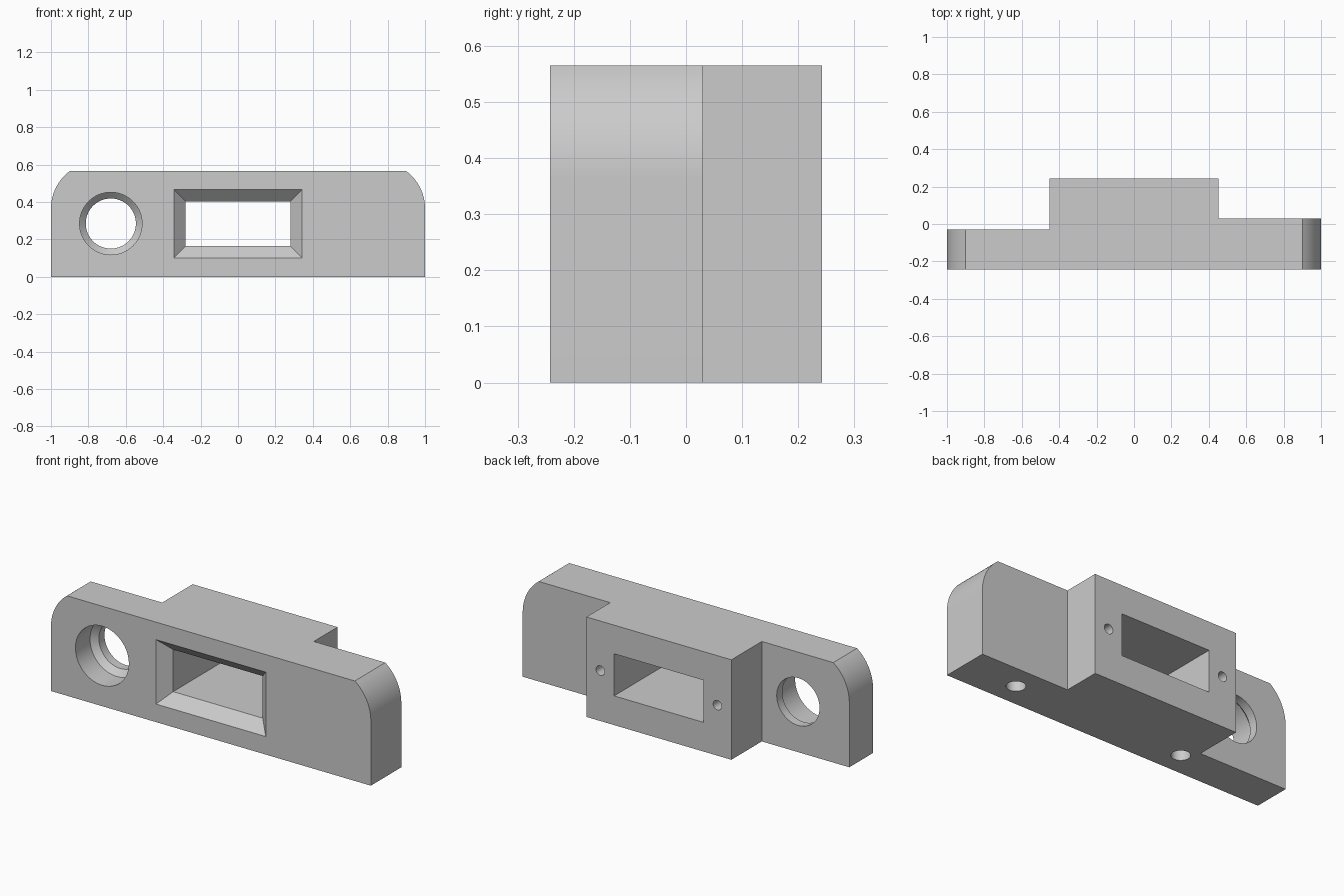
import bpy, bmesh, math
from mathutils import Vector

if "Cube" in bpy.data.objects:
    bpy.data.objects.remove(bpy.data.objects["Cube"])

FRONT, BACK, TOP, MID_Z = -0.242, 0.242, 0.565, 0.285

grey = bpy.data.materials.new("plain grey")
grey.diffuse_color = (0.6, 0.6, 0.6, 1)
grey.use_nodes = True
grey.node_tree.nodes["Principled BSDF"].inputs["Base Color"].default_value = grey.diffuse_color


def loft(name, rings):
    """Closed solid through a series of matching point rings."""
    bm = bmesh.new()
    vs = [[bm.verts.new(p) for p in ring] for ring in rings]
    n = len(vs[0])
    for a, b in zip(vs, vs[1:]):
        for i in range(n):
            j = (i + 1) % n
            bm.faces.new((a[i], a[j], b[j], b[i]))
    bm.faces.new(vs[0])
    bm.faces.new(vs[-1])
    bmesh.ops.recalc_face_normals(bm, faces=bm.faces)
    me = bpy.data.meshes.new(name)
    bm.to_mesh(me)
    bm.free()
    me.materials.append(grey)
    ob = bpy.data.objects.new(name, me)
    bpy.context.collection.objects.link(ob)
    return ob


def rect_y(y, hx, z0, z1, x=0.0):
    return [(x - hx, y, z0), (x + hx, y, z0), (x + hx, y, z1), (x - hx, y, z1)]


def circle(center, r, axis, n=64):
    c, pts = Vector(center), []
    for i in range(n):
        a = 2 * math.pi * i / n
        u, v = r * math.cos(a), r * math.sin(a)
        pts.append(c + (Vector((u, 0, v)) if axis == 'Y' else Vector((u, v, 0))))
    return pts


# Body: front outline with rounded upper shoulders, extruded to full depth
R, CZ = 0.25, 0.365
sweep = math.asin((TOP - CZ) / R)
arc = [(1 - R + R * math.cos(sweep * i / 16), CZ + R * math.sin(sweep * i / 16))
       for i in range(17)]
outline = [(1, 0)] + arc + [(-x, z) for x, z in reversed(arc)] + [(-1, 0)]
body = loft("housing_body", [[(x, y, z) for x, z in outline] for y in (FRONT, BACK)])

cutters = []
# Steps behind the two side wings
for name, side, y in (("left_step", -1, -0.03), ("right_step", 1, 0.03)):
    cutters.append(loft(name, [rect_y(yy, 0.35, -0.1, 0.7, side * 0.803)
                               for yy in (y, 0.4)]))

# Rectangular window with a bevelled front edge
cutters.append(loft("window", [
    rect_y(FRONT - 0.02, 0.363, 0.082, 0.486),
    rect_y(FRONT + 0.063, 0.28, 0.165, 0.403),
    rect_y(0.4, 0.28, 0.165, 0.403)]))

# Round bore with a conical seat and narrower rear opening
cutters.append(loft("round_bore", [
    circle((-0.68, y, MID_Z), r, 'Y')
    for y, r in ((-0.3, 0.167), (-0.112, 0.167), (-0.08, 0.134), (0.1, 0.134))]))

# Small blind screw holes in the back, mounting holes in the underside
for x in (-0.366, 0.366):
    cutters.append(loft("screw_hole", [circle((x, y, MID_Z), 0.027, 'Y', 32)
                                       for y in (0.3, 0.05)]))
for x in (-0.39, 0.67):
    cutters.append(loft("mounting_hole", [circle((x, -0.107, z), 0.049, 'Z', 32)
                                          for z in (-0.05, 0.3)]))

# Cut everything out of the body
bpy.context.view_layer.objects.active = body
body.select_set(True)
for c in cutters:
    c.hide_render = True
    mod = body.modifiers.new(c.name, 'BOOLEAN')
    mod.operation, mod.solver, mod.object = 'DIFFERENCE', 'EXACT', c
    bpy.ops.object.modifier_apply(modifier=mod.name)
for c in cutters:
    bpy.data.objects.remove(c)

bpy.ops.object.shade_smooth_by_angle(angle=math.radians(25))
